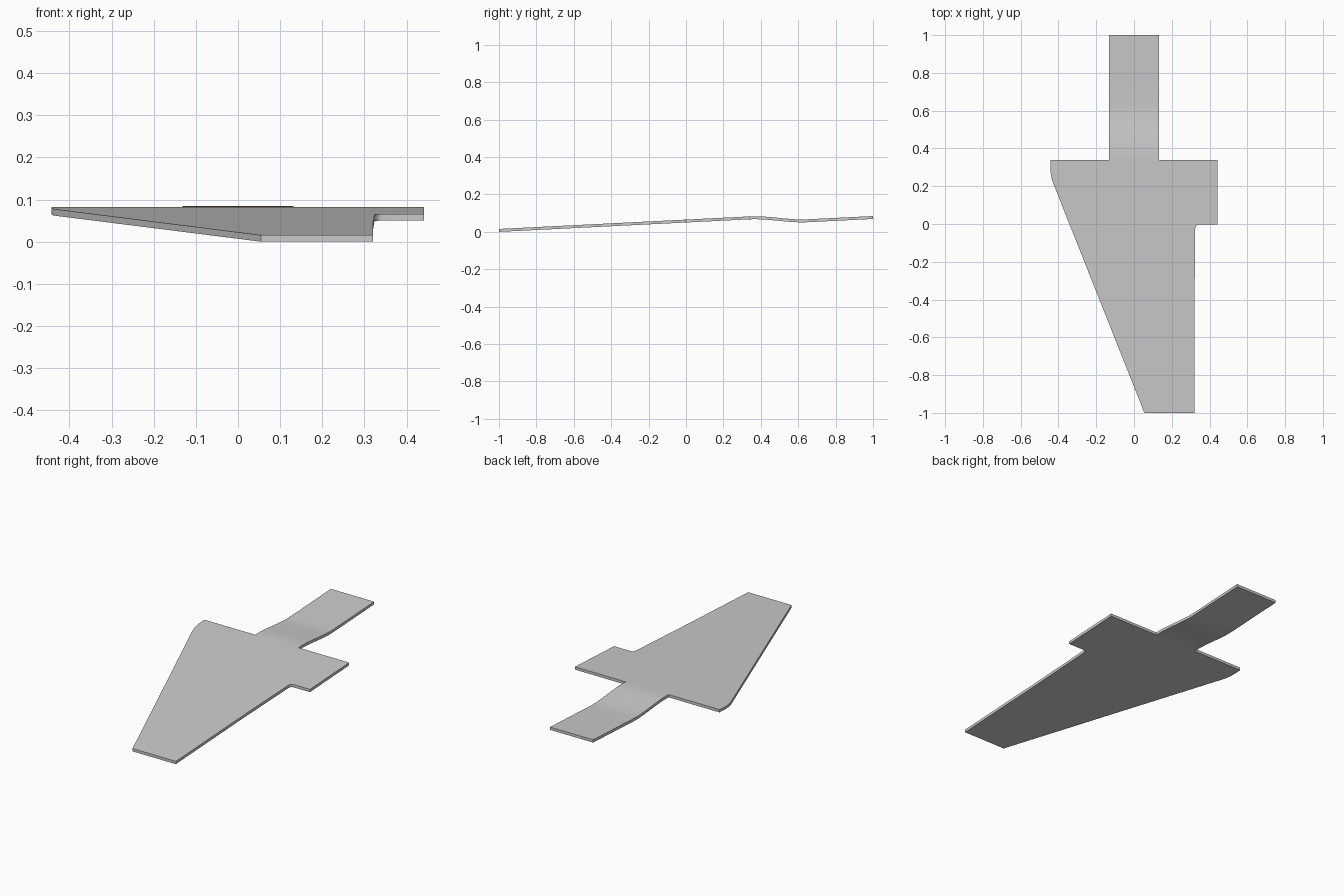
import bpy
import bmesh
import math

cube = bpy.data.objects.get("Cube")
if cube:
    bpy.data.objects.remove(cube, do_unlink=True)

THICK = 0.0155
SLOPE = 0.05
SHOULDER = 0.34      # y where the tongue leaves the blade
HALF_NECK = 0.132    # half width of the tongue


def blade_height(y):
    return THICK + SLOPE * (y + 1)


def tongue_height(y):
    """Continue the blade, dip in a soft S bend, then rise again."""
    t = min(max((y - SHOULDER) / 0.31, 0), 1)
    return blade_height(y) - 0.031 * t * t * (3 - 2 * t)


def arc(cx, cy, rx, ry, start, end, steps):
    angles = [math.radians(start + (end - start) * i / steps) for i in range(steps + 1)]
    return [(cx + rx * math.cos(a), cy + ry * math.sin(a)) for a in angles]


# Blade outline, counter-clockwise from the tip
outline = [(0.055, -1), (0.32, -1), (0.32, -0.46), (0.324, -0.035)]
outline += arc(0.342, -0.025, 0.018, 0.022, 180, 90, 4)      # inner fillet
outline += [(0.442, -0.003), (0.442, SHOULDER)]
neck = len(outline)
outline += [(HALF_NECK, SHOULDER), (-HALF_NECK, SHOULDER), (-0.443, SHOULDER)]
outline += arc(-0.243, 0.30, 0.20, 0.22, 180, 202, 5)        # rounded shoulder

bm = bmesh.new()
verts = [bm.verts.new((x, y, blade_height(y))) for x, y in outline]
bm.faces.new(verts)

# Tongue rows: fine through the bend, then one flat length
right, left = verts[neck], verts[neck + 1]
bend = [SHOULDER + 0.31 * i / 16 for i in range(1, 17)]
for y in bend + [1.0]:
    z = tongue_height(y)
    new_right = bm.verts.new((HALF_NECK, y, z))
    new_left = bm.verts.new((-HALF_NECK, y, z))
    bm.faces.new((left, right, new_right, new_left))
    right, left = new_right, new_left

# Give the sheet its thickness
top = bm.faces[:]
result = bmesh.ops.extrude_face_region(bm, geom=top, use_keep_orig=True)
lower = [g for g in result["geom"] if isinstance(g, bmesh.types.BMVert)]
bmesh.ops.translate(bm, verts=lower, vec=(0, 0, -THICK))
bmesh.ops.recalc_face_normals(bm, faces=bm.faces[:])

mesh = bpy.data.meshes.new("blade_plate")
bm.to_mesh(mesh)
bm.free()
plate = bpy.data.objects.new("blade_plate", mesh)
bpy.context.collection.objects.link(plate)

# Plain grey
grey = bpy.data.materials.new("plain_grey")
grey.use_nodes = True
colour = (0.6, 0.6, 0.6, 1)
grey.diffuse_color = colour
for node in grey.node_tree.nodes:
    if node.type == "BSDF_PRINCIPLED":
        node.inputs["Base Color"].default_value = colour
mesh.materials.append(grey)

bpy.ops.object.select_all(action="DESELECT")
plate.select_set(True)
bpy.context.view_layer.objects.active = plate
bpy.ops.object.shade_smooth_by_angle(angle=math.radians(30))
